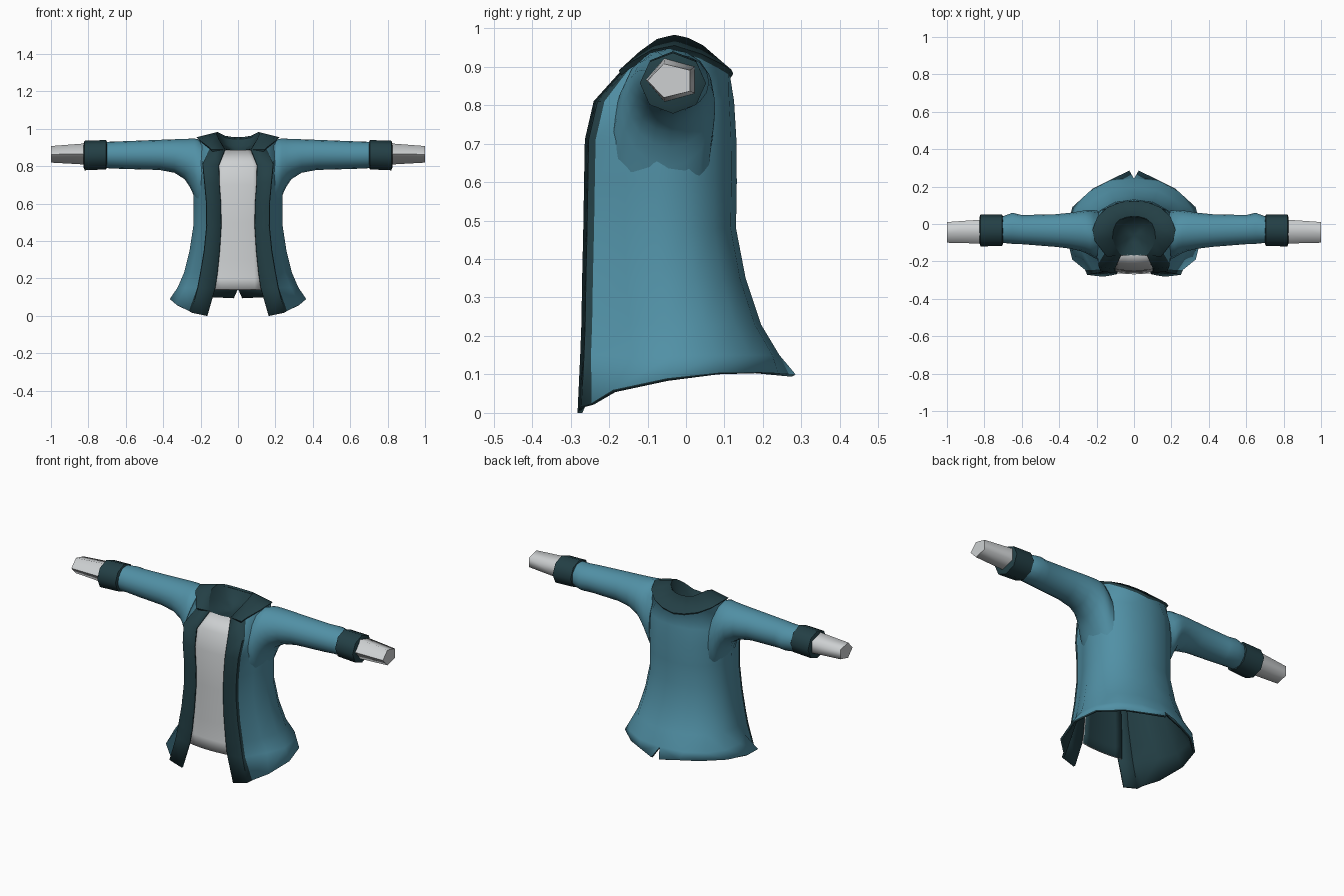
import bpy, bmesh, math


def material(name, rgb):
    m = bpy.data.materials.new(name)
    m.diffuse_color = (*rgb, 1)
    return m


TEAL = material("teal cloth", (0.082, 0.28, 0.378))
DARK = material("dark teal trim", (0.017, 0.050, 0.060))
GREY = material("pale grey cloth", (0.61, 0.63, 0.64))


def finish(name, bm, mats, angle=45, thickness=0, rim=1):
    """Turn a right-hand half into a mirrored, shaded object."""
    bmesh.ops.remove_doubles(bm, verts=bm.verts, dist=0.0005)
    me = bpy.data.meshes.new(name)
    bm.to_mesh(me)
    bm.free()
    ob = bpy.data.objects.new(name, me)
    bpy.context.collection.objects.link(ob)
    for m in mats:
        me.materials.append(m)
    bpy.ops.object.select_all(action='DESELECT')
    ob.select_set(True)
    bpy.context.view_layer.objects.active = ob
    bpy.ops.object.shade_smooth_by_angle(angle=math.radians(angle))
    ob.modifiers.new("Mirror", 'MIRROR')
    if thickness:
        s = ob.modifiers.new("Lining", 'SOLIDIFY')
        s.thickness, s.offset = thickness, -1
        s.material_offset, s.material_offset_rim = 1, rim
    return ob


def grid(rows, rule=lambda r, c: 0):
    """Skin rows of points with quads; rule picks the material."""
    bm = bmesh.new()
    vs = [[bm.verts.new(p) for p in row] for row in rows]
    for r in range(len(rows) - 1):
        for c in range(len(rows[0]) - 1):
            f = bm.faces.new((vs[r][c], vs[r][c + 1], vs[r + 1][c + 1], vs[r + 1][c]))
            f.material_index = rule(r, c)
    return bm


def tube(name, rings, sides, mat, angle, turn=0.0):
    """Capped tube along x; each ring is (x, ymin, ymax, zmin, zmax)."""
    bm = bmesh.new()
    loops = []
    for x, y0, y1, z0, z1 in rings:
        loop = []
        for i in range(sides):
            a = math.tau * (i + turn) / sides
            loop.append(bm.verts.new((x, (y0 + y1) / 2 + (y1 - y0) / 2 * math.cos(a),
                                      (z0 + z1) / 2 + (z1 - z0) / 2 * math.sin(a))))
        loops.append(loop)
    for a, b in zip(loops, loops[1:]):
        for i in range(sides):
            j = (i + 1) % sides
            bm.faces.new((a[i], a[j], b[j], b[i]))
    bm.faces.new(loops[0])
    bm.faces.new(loops[-1])
    bmesh.ops.recalc_face_normals(bm, faces=bm.faces)
    return finish(name, bm, [mat], angle)


def body_ring(z, w, yf, yb, xi, xo):
    """Half cross-section: raised trim band, its step, then round to the back."""
    c, r = (yf + 0.02 + yb) / 2, (yb - yf - 0.02) / 2
    pts = [(xi, yf, z), (xo, yf + 0.010, z), (xo + 0.003, yf + 0.028, z)]
    for deg in (58, 84, 110, 134, 158, 180):
        t = math.radians(deg)
        pts.append((w * max(math.sin(t), 0) ** 0.85 if deg < 180 else 0, c - r * math.cos(t), z))
    return pts


# Coat: flared hem, waist, shoulders, then the collar edge and its crest
hem = [(0.165, -0.285, 0.005), (0.25, -0.272, 0.018), (0.262, -0.245, 0.026), (0.33, -0.19, 0.06),
       (0.365, -0.05, 0.09), (0.33, 0.09, 0.105), (0.22, 0.19, 0.105), (0.12, 0.24, 0.103),
       (0.025, 0.285, 0.1)]
hem[0] = (0.165, -0.282, 0.0)
collar_edge = [(0.07, -0.168, 0.89), (0.145, -0.175, 0.89), (0.16, -0.155, 0.905),
               (0.21, -0.09, 0.943), (0.222, -0.03, 0.955), (0.195, 0.04, 0.933),
               (0.14, 0.09, 0.908), (0.07, 0.118, 0.892), (0, 0.123, 0.882)]
collar_under = [collar_edge[0]] + [(x * 0.95, -0.03 + (y + 0.03) * 0.95, z - 0.012)
                                   for x, y, z in collar_edge[1:]]
crest = [(0.07, -0.168, 0.89), (0.10, -0.12, 0.94), (0.10, -0.12, 0.94), (0.115, -0.075, 0.972),
         (0.11, -0.03, 0.983), (0.095, 0.005, 0.975), (0.07, 0.03, 0.963), (0.035, 0.042, 0.957),
         (0, 0.045, 0.955)]
rows = [hem,
        body_ring(0.15, 0.325, -0.275, 0.243, 0.122, 0.215),
        body_ring(0.23, 0.29, -0.272, 0.195, 0.11, 0.20),
        body_ring(0.35, 0.26, -0.27, 0.155, 0.098, 0.18),
        body_ring(0.48, 0.24, -0.267, 0.13, 0.09, 0.167),
        body_ring(0.60, 0.238, -0.265, 0.132, 0.092, 0.168),
        body_ring(0.71, 0.24, -0.263, 0.131, 0.10, 0.178),
        body_ring(0.81, 0.235, -0.24, 0.125, 0.102, 0.188),
        collar_under, collar_edge, crest]
last = len(rows) - 3
finish("coat", grid(rows, lambda r, c: int(c < 2 or r >= last)), [TEAL, DARK], 50, 0.012)

# Neck lining: shallow bowl inside the collar
rim = [(0, -0.17, 0.885)] + crest[:2] + crest[3:]
bowl = [rim] + [[(x * k, -0.06 + (y + 0.06) * k, z0 + (z - 0.885) * k * 0.5) for x, y, z in rim]
                for k, z0 in ((0.75, 0.882), (0.35, 0.872), (0.0, 0.87))]
finish("neck_lining", grid(bowl), [DARK], 60)

# Shirt front panel with a dark backing: (z, half width, y at the middle)
shirt = [[(w * k, y + 0.012 * k * k, z) for k in (0, 0.35, 0.7, 1)]
         for z, w, y in ((0.14, 0.13, -0.269), (0.20, 0.125, -0.262), (0.30, 0.12, -0.258),
                         (0.50, 0.11, -0.255), (0.70, 0.115, -0.25), (0.81, 0.115, -0.225),
                         (0.887, 0.072, -0.168))]
finish("shirt_front", grid(shirt), [GREY, DARK], 60, 0.008, 0)

# Sleeves, flared into the torso at the armpit
tube("sleeve", [(0.19, -0.19, 0.07, 0.52, 0.925), (0.215, -0.18, 0.074, 0.58, 0.945),
                (0.235, -0.168, 0.076, 0.64, 0.948), (0.258, -0.155, 0.074, 0.69, 0.947),
                (0.285, -0.145, 0.069, 0.73, 0.946),
                (0.34, -0.132, 0.06, 0.765, 0.944), (0.42, -0.122, 0.052, 0.78, 0.941),
                (0.60, -0.108, 0.048, 0.785, 0.934), (0.65, -0.106, 0.06, 0.787, 0.932),
                (0.71, -0.10, 0.038, 0.79, 0.93)], 16, TEAL, 50)

# Cuffs
tube("cuff", [(0.70, -0.105, 0.04, 0.795, 0.93), (0.706, -0.117, 0.05, 0.783, 0.94),
              (0.82, -0.12, 0.052, 0.778, 0.936), (0.826, -0.105, 0.038, 0.795, 0.922)],
     8, DARK, 50)

# Undersleeves poking out of the cuffs
tube("undersleeve", [(0.80, -0.105, 0.038, 0.805, 0.926), (1.0, -0.10, 0.022, 0.817, 0.91)],
     5, GREY, 80, 0.5)
